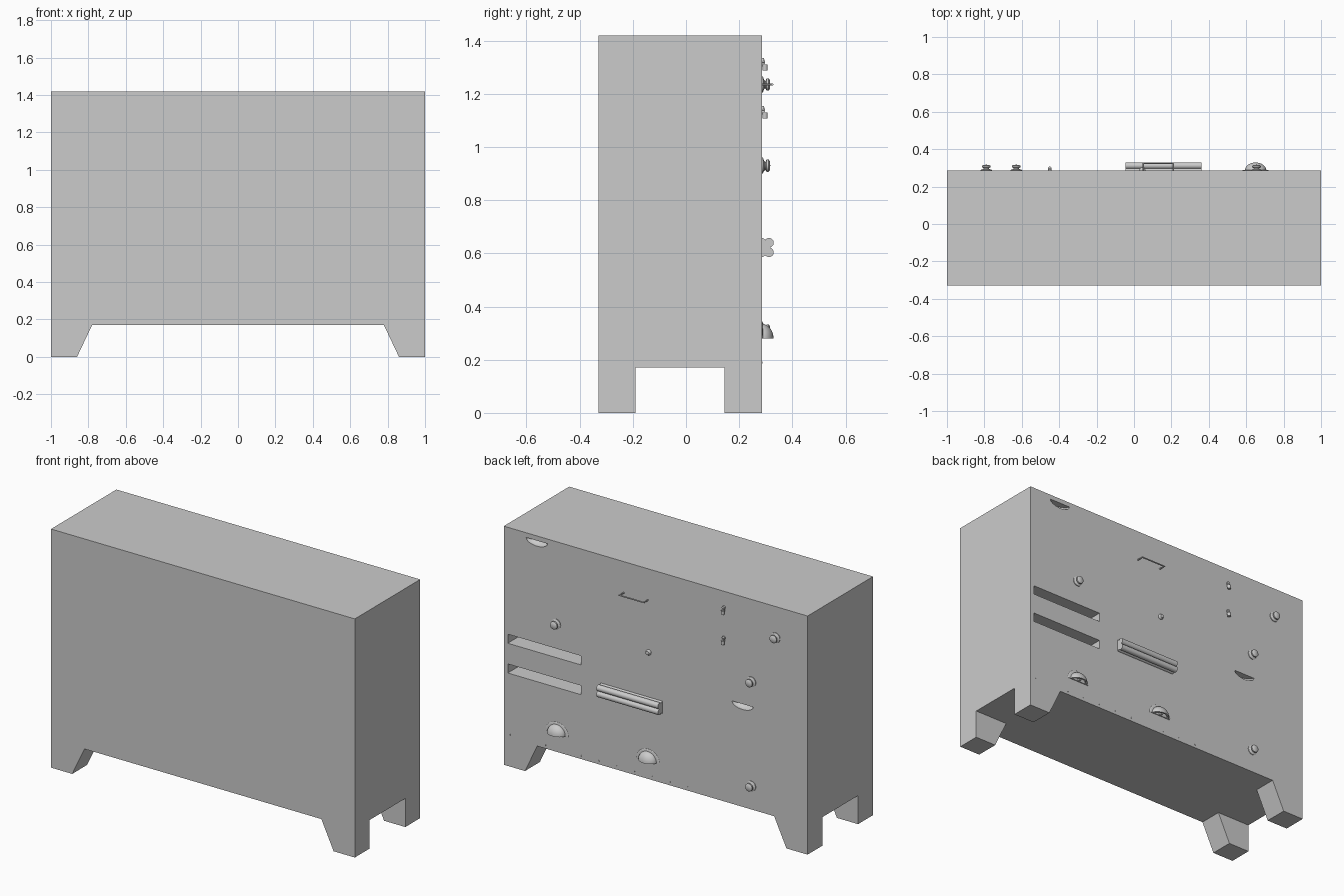
import bpy, bmesh, math
from mathutils import Matrix, Vector

cube = bpy.data.objects.get("Cube")
if cube:
    bpy.data.objects.remove(cube, do_unlink=True)

grey = bpy.data.materials.new("plain grey")
grey.use_nodes = True
grey.diffuse_color = (0.6, 0.6, 0.6, 1)
grey.node_tree.nodes["Principled BSDF"].inputs["Base Color"].default_value = (0.6, 0.6, 0.6, 1)

BACK = 0.285
FRONT = -0.33
TOP = 1.42


def finish(name, bm, smooth=False):
    bmesh.ops.recalc_face_normals(bm, faces=bm.faces)
    mesh = bpy.data.meshes.new(name)
    bm.to_mesh(mesh)
    bm.free()
    mesh.materials.append(grey)
    ob = bpy.data.objects.new(name, mesh)
    bpy.context.collection.objects.link(ob)
    if smooth:
        bpy.ops.object.select_all(action="DESELECT")
        ob.select_set(True)
        bpy.context.view_layer.objects.active = ob
        bpy.ops.object.shade_smooth_by_angle(angle=math.radians(35))
    return ob


def add_box(bm, x0, x1, y0, y1, z0, z1):
    m = Matrix.Translation(((x0 + x1) / 2, (y0 + y1) / 2, (z0 + z1) / 2))
    bmesh.ops.create_cube(bm, size=1, matrix=m @ Matrix.Diagonal((x1 - x0, y1 - y0, z1 - z0, 1)))


def box(name, *dims):
    bm = bmesh.new()
    add_box(bm, *dims)
    return finish(name, bm)


def add_rod(bm, start, end, r, segments=16):
    a, b = Vector(start), Vector(end)
    turn = (b - a).to_track_quat("Z", "Y").to_matrix().to_4x4()
    bmesh.ops.create_cone(bm, cap_ends=True, segments=segments, radius1=r, radius2=r,
                          depth=(b - a).length, matrix=Matrix.Translation((a + b) / 2) @ turn)


def lathe(name, profile, x, z, steps=24):
    """Turn a (radius, height) profile around an axis standing on the back panel."""
    bm = bmesh.new()
    verts = [bm.verts.new((r, h, 0)) for r, h in profile]
    edges = [bm.edges.new(pair) for pair in zip(verts, verts[1:])]
    bmesh.ops.spin(bm, geom=verts + edges, cent=(0, 0, 0), axis=(0, 1, 0),
                   angle=math.tau, steps=steps)
    bmesh.ops.remove_doubles(bm, verts=bm.verts, dist=1e-5)
    bmesh.ops.translate(bm, verts=bm.verts, vec=(x, BACK, z))
    return finish(name, bm, True)


def half_ellipsoid(name, x, z, radii, upper):
    """Ellipsoid on the back panel with its upper or lower half kept."""
    bm = bmesh.new()
    bmesh.ops.create_uvsphere(bm, u_segments=32, v_segments=16, radius=1)
    bmesh.ops.scale(bm, verts=bm.verts, vec=radii)
    geom = bm.verts[:] + bm.edges[:] + bm.faces[:]
    cut = bmesh.ops.bisect_plane(bm, geom=geom, plane_co=(0, 0, 0), plane_no=(0, 0, 1),
                                 clear_outer=not upper, clear_inner=upper)
    edges = [e for e in bm.edges if e.is_boundary]
    bmesh.ops.holes_fill(bm, edges=edges)
    bmesh.ops.translate(bm, verts=bm.verts, vec=(x, BACK, z))
    return finish(name, bm, True)


def subtract(target, cutters):
    for cutter in cutters:
        mod = target.modifiers.new("cut", "BOOLEAN")
        mod.operation = "DIFFERENCE"
        mod.solver = "EXACT"
        mod.object = cutter
    bpy.context.view_layer.update()
    result = bpy.data.meshes.new_from_object(target.evaluated_get(bpy.context.evaluated_depsgraph_get()))
    target.modifiers.clear()
    target.data = result
    for cutter in cutters:
        bpy.data.objects.remove(cutter, do_unlink=True)


# Cabinet body, cut to leave four splayed feet
body = box("cabinet_body", -1, 1, FRONT, BACK, 0, TOP)
bm = bmesh.new()
arch = [bm.verts.new((x, -1, z)) for x, z in ((-0.87, -0.02), (-0.78, 0.17), (0.78, 0.17), (0.87, -0.02))]
face = bm.faces.new(arch)
side = bmesh.ops.extrude_face_region(bm, geom=[face])
bmesh.ops.translate(bm, verts=[v for v in side["geom"] if isinstance(v, bmesh.types.BMVert)], vec=(0, 2, 0))
cutters = [finish("arch_cutter", bm),
           box("tunnel_cutter", -1.2, 1.2, -0.19, 0.145, -0.1, 0.17)]

# Two slots and two scooped finger grips in the back panel
for z in (0.73, 0.553):
    cutters.append(box("slot_cutter", 0.493, 0.974, BACK - 0.2, BACK + 0.1, z, z + 0.054))
for x, z in ((0.783, 1.392), (-0.572, 0.782)):
    cutters.append(half_ellipsoid("grip_cutter", x, z, (0.07, 0.04, 0.033), False))
subtract(body, cutters)

# Round knobs with a plate, a waist and a cap
knob = [(0, 0), (0.03, 0), (0.03, 0.004), (0.015, 0.01), (0.014, 0.014), (0.023, 0.018),
        (0.023, 0.026), (0.016, 0.031), (0, 0.032)]
for i, (x, z) in enumerate(((0.655, 0.93), (-0.79, 1.235), (-0.63, 0.93), (-0.63, 0.31))):
    lathe(f"knob_{i + 1}", knob, x, z)
lathe("small_button", [(0, 0), (0.016, 0), (0.016, 0.006), (0.011, 0.016), (0, 0.018)], 0.045, 0.925)

# Latches: a small button above a short peg
for i, z in enumerate((1.31, 1.13)):
    lathe(f"latch_button_{i + 1}", [(0, 0), (0.01, 0), (0.01, 0.008), (0, 0.01)], -0.45, z + 0.015, 16)
    bm = bmesh.new()
    add_rod(bm, (-0.45, BACK + 0.012, z - 0.022), (-0.45, BACK + 0.012, z), 0.01)
    add_box(bm, -0.455, -0.445, BACK - 0.002, BACK + 0.012, z - 0.008, z + 0.014)
    finish(f"latch_peg_{i + 1}", bm, True)

# Thin staple handle
bm = bmesh.new()
for x in (0.05, 0.21):
    add_rod(bm, (x, BACK, 1.235), (x, BACK + 0.04, 1.235), 0.004, 8)
add_rod(bm, (0.046, BACK + 0.04, 1.235), (0.214, BACK + 0.04, 1.235), 0.004, 8)
finish("staple_handle", bm, True)

# Fluted grip bar made of four long rods around a core
bm = bmesh.new()
for y, dz, r in ((0.283, 0.018, 0.018), (0.312, 0.018, 0.018)):
    for sign in (-1, 1):
        add_rod(bm, (-0.045, y, 0.622 + sign * dz), (0.36, y, 0.622 + sign * dz), r, 24)
add_box(bm, -0.045, 0.36, 0.28, 0.315, 0.608, 0.636)
finish("fluted_bar", bm, True)

# Hooded vents: a half-round flange with a quarter dome, open underneath
for i, x in enumerate((0.65, 0.05)):
    half_ellipsoid(f"vent_flange_{i + 1}", x, 0.28, (0.075, 0.006, 0.068), True)
    hood = half_ellipsoid(f"vent_hood_{i + 1}", x, 0.28, (0.058, 0.044, 0.055), True)
    subtract(hood, [half_ellipsoid("hood_cutter", x, 0.279, (0.048, 0.034, 0.045), True)])
    lathe(f"vent_core_{i + 1}", [(0, 0), (0.012, 0), (0.012, 0.02), (0, 0.022)], x, 0.294, 16)

# Row of tiny rivets above the bottom edge
bm = bmesh.new()
for i in range(11):
    x = 0.96 - i * 0.117
    add_rod(bm, (x, BACK - 0.002, 0.19), (x, BACK + 0.002, 0.19), 0.004, 8)
finish("rivet_row", bm)
